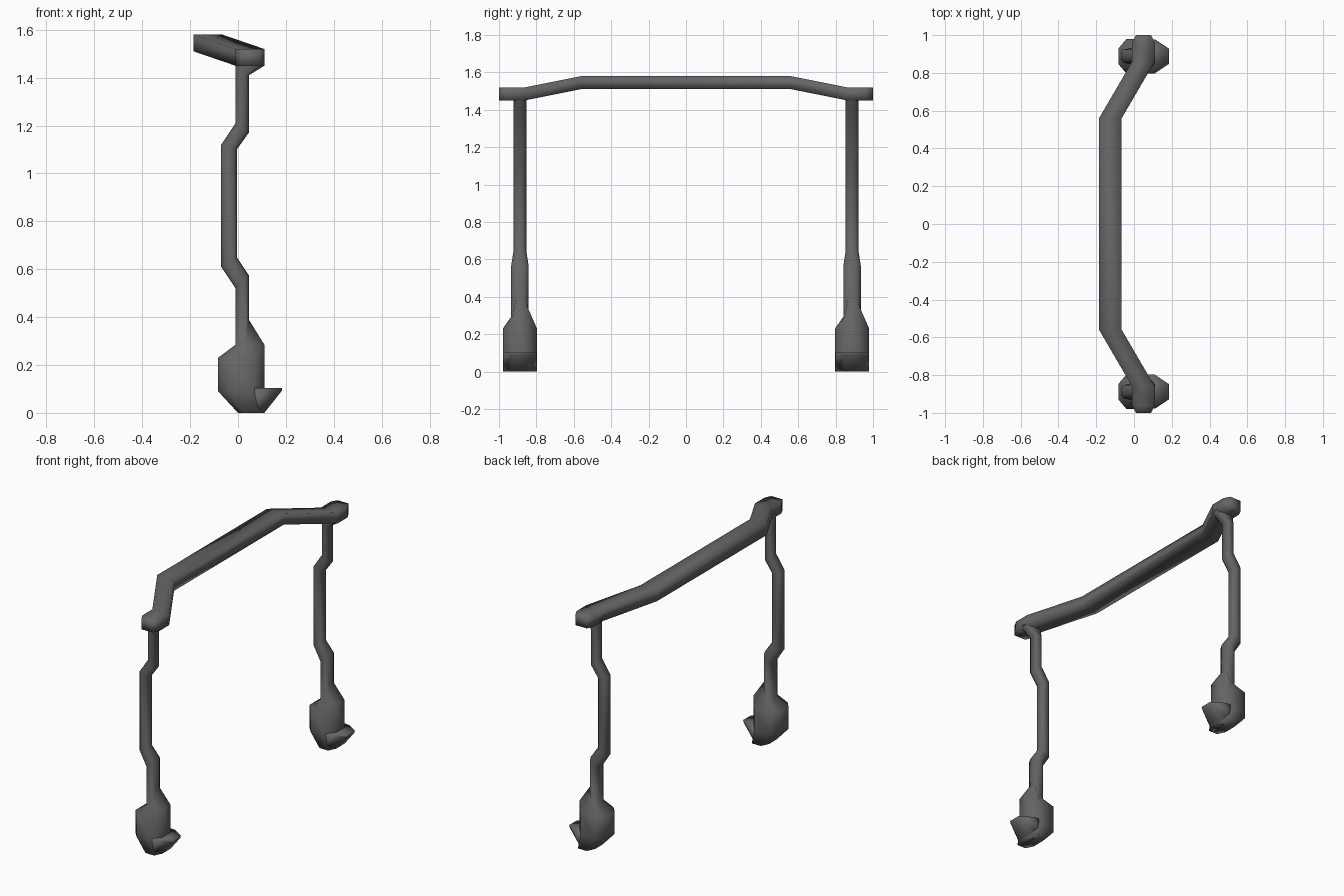
import bpy, bmesh, math

cube = bpy.data.objects.get("Cube")
if cube:
    bpy.data.objects.remove(cube, do_unlink=True)

grey = bpy.data.materials.new("dark grey")
grey.use_nodes = True
colour = (0.13, 0.13, 0.13, 1)
grey.diffuse_color = colour
bsdf = next(n for n in grey.node_tree.nodes if n.type == "BSDF_PRINCIPLED")
bsdf.inputs["Base Color"].default_value = colour


def finish(name, bm):
    """Turn a bmesh into a smooth shaded grey object."""
    bmesh.ops.recalc_face_normals(bm, faces=bm.faces)
    mesh = bpy.data.meshes.new(name)
    bm.to_mesh(mesh)
    bm.free()
    mesh.materials.append(grey)
    obj = bpy.data.objects.new(name, mesh)
    bpy.context.collection.objects.link(obj)
    bpy.ops.object.select_all(action="DESELECT")
    obj.select_set(True)
    bpy.context.view_layer.objects.active = obj
    bpy.ops.object.shade_smooth_by_angle(angle=math.radians(100))
    return obj


def loft(name, rings):
    """Skin a list of equal rings and cap both ends."""
    bm = bmesh.new()
    loops = [[bm.verts.new(p) for p in ring] for ring in rings]
    for a, b in zip(loops, loops[1:]):
        for i in range(len(a)):
            j = (i + 1) % len(a)
            bm.faces.new((a[i], a[j], b[j], b[i]))
    bm.faces.new(loops[0])
    bm.faces.new(loops[-1])
    return finish(name, bm)


def leg_ring(xl, zl, xr, zr, half, lean, yc):
    """Tilted eight-sided ring between a left and a right edge."""
    ring = []
    for f, w, k in ((0, -.45, 1), (.22, -1, lean), (.78, -1, lean), (1, -.45, 1),
                    (1, .45, 1), (.78, 1, lean), (.22, 1, lean), (0, .45, 1)):
        ring.append((xl + (xr - xl) * f, yc + half * w, zl + (zr - zl) * f * k))
    return ring


# Cranked rectangular top bar: y, centre x, centre z, half width
half_bar = [(.56, -.125, 1.545, .06), (.86, .05, 1.485, .06),
            (.96, .05, 1.485, .06), (1, .05, 1.485, .04)]
stations = [(-y, x, z, w) for y, x, z, w in reversed(half_bar)] + half_bar
loft("top_bar", [[(x - w, y, z - .035), (x + w, y, z - .035),
                  (x + w, y, z + .035), (x - w, y, z + .035)]
                 for y, x, z, w in stations])

# Leg profile from bar to foot: left x, z, right x, z, half depth, lean
leg = [(-.01, 1.47, .11, 1.47, .035, 1), (-.01, 1.45, .11, 1.45, .035, 1),
       (-.01, 1.41, .045, 1.41, .035, 1), (-.01, 1.21, .045, 1.17, .035, 1),
       (-.07, 1.12, -.005, 1.10, .035, 1), (-.07, .61, -.005, .65, .035, 1),
       (-.01, .52, .045, .575, .047, 1), (-.01, .285, .045, .39, .047, .1),
       (-.083, .23, .11, .285, .091, 0), (-.083, .09, .11, .10, .091, 0),
       (0, 0, .11, 0, .091, 1)]

for side, yc in (("front", -.888), ("back", .888)):
    loft(side + "_leg", [leg_ring(*s, yc) for s in leg])

    # Hooked toe on the foot
    bm = bmesh.new()
    for s in (-1, 1):
        for x, y, z in ((.06, .09, .105), (.11, .09, .103), (.185, .04, .105),
                        (.183, .04, .092), (.06, .09, 0), (.11, .045, 0)):
            bm.verts.new((x, yc + s * y, z))
    bmesh.ops.convex_hull(bm, input=bm.verts)
    finish(side + "_toe", bm)
